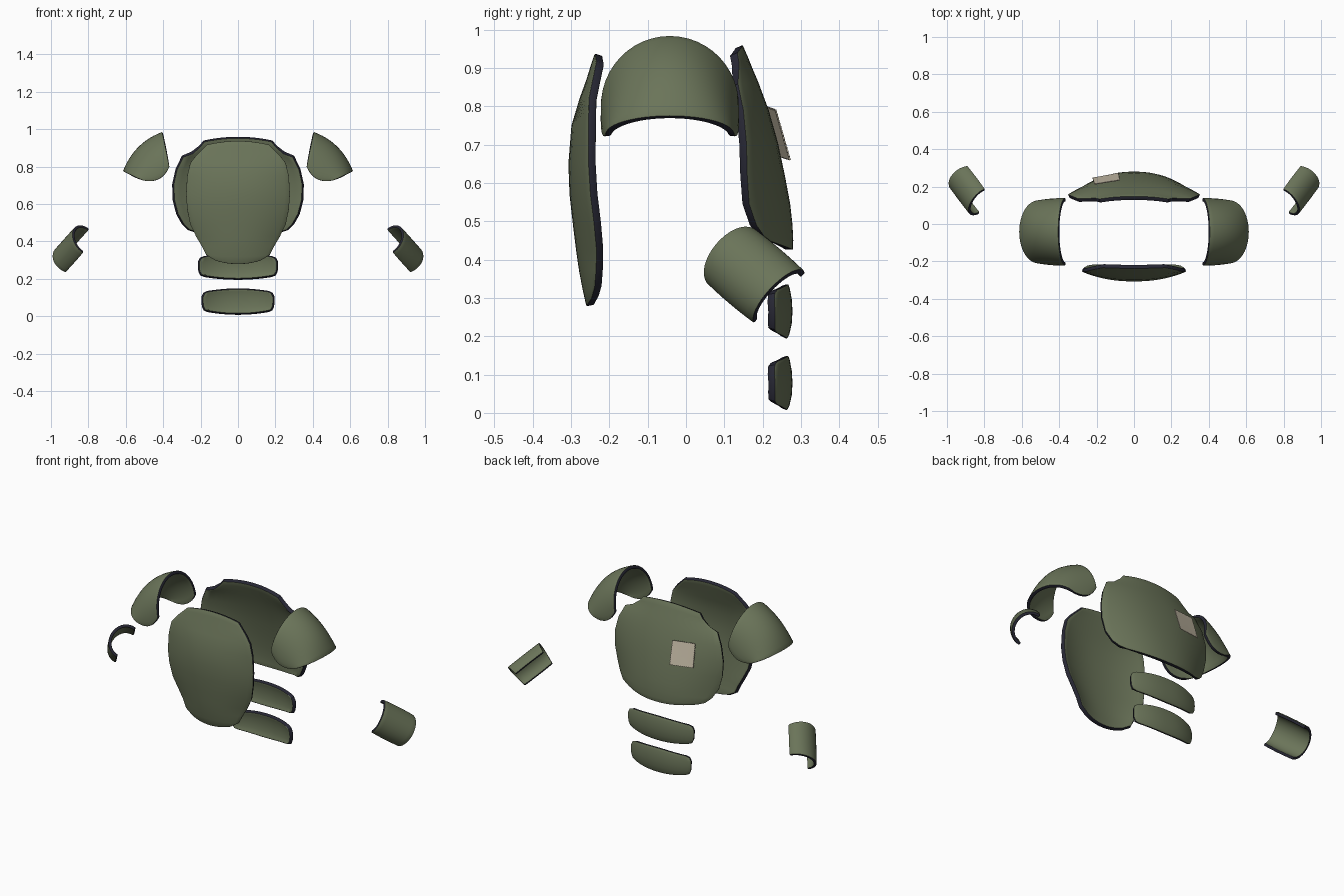
import bpy, bmesh, math
from mathutils import Vector

if "Cube" in bpy.data.objects:
    bpy.data.objects.remove(bpy.data.objects["Cube"])


def material(name, rgb):
    m = bpy.data.materials.new(name)
    m.diffuse_color = (*rgb, 1)
    m.use_nodes = True
    m.node_tree.nodes["Principled BSDF"].inputs["Base Color"].default_value = m.diffuse_color
    return m


OLIVE = material("olive_green", (0.145, 0.175, 0.10))
RIM = material("dark_navy_rim", (0.02, 0.02, 0.034))
BEIGE = material("beige_cloth", (0.54, 0.48, 0.37))


def finish(obj, mats):
    """Link, apply modifiers and shade."""
    for m in mats:
        obj.data.materials.append(m)
    bpy.ops.object.select_all(action='DESELECT')
    obj.select_set(True)
    bpy.context.view_layer.objects.active = obj
    bpy.ops.object.convert(target='MESH')
    bpy.ops.object.shade_smooth_by_angle(angle=math.radians(35))


def shell(name, grid, outward, thick=0.022, bevel=0.006):
    """Thick plate from a grid of surface points, with a dark rim."""
    bm = bmesh.new()
    rows = [[bm.verts.new(p) for p in row] for row in grid]
    for a, b in zip(rows, rows[1:]):
        for i in range(len(a) - 1):
            bm.faces.new((a[i], a[i + 1], b[i + 1], b[i]))
    bm.normal_update()
    facing = sum(f.normal.dot(outward) * f.calc_area() for f in bm.faces)
    if facing < 0:
        bmesh.ops.reverse_faces(bm, faces=bm.faces[:])
    mesh = bpy.data.meshes.new(name)
    bm.to_mesh(mesh)
    bm.free()
    obj = bpy.data.objects.new(name, mesh)
    bpy.context.collection.objects.link(obj)
    s = obj.modifiers.new("thickness", 'SOLIDIFY')
    s.thickness, s.offset, s.material_offset_rim = thick, -1, 1
    b = obj.modifiers.new("soft_edge", 'BEVEL')
    b.width, b.segments, b.limit_method = bevel, 2, 'ANGLE'
    b.angle_limit = math.radians(50)
    finish(obj, [OLIVE, RIM])
    return obj


def torso_plate(name, table, side, power=2.2, cols=20):
    """Rows of (height, half width, centre depth, edge setback, edge rise)."""
    grid = []
    for z, w, y, sag, rise in table:
        us = [-1 + 2 * i / cols for i in range(cols + 1)]
        grid.append([(u * w, side * (y - sag * abs(u) ** power), z + rise * u * u)
                     for u in us])
    return shell(name, grid, Vector((0, side, 0)))


# Chest plate
torso_plate("chest_plate", [
    (0.938, 0.165, 0.238, 0.004, -0.020),
    (0.912, 0.190, 0.247, 0.008, -0.018),
    (0.870, 0.225, 0.260, 0.014, -0.010),
    (0.820, 0.256, 0.278, 0.024, 0),
    (0.750, 0.273, 0.299, 0.044, 0),
    (0.650, 0.279, 0.307, 0.052, 0),
    (0.570, 0.273, 0.304, 0.054, 0),
    (0.490, 0.257, 0.295, 0.055, 0),
    (0.425, 0.225, 0.287, 0.053, 0),
    (0.370, 0.195, 0.279, 0.044, 0.004),
    (0.318, 0.172, 0.269, 0.030, 0.010),
    (0.278, 0.120, 0.260, 0.012, 0.018)], -1)

# Back plate
torso_plate("back_plate", [
    (0.960, 0.185, 0.148, 0.014, -0.020),
    (0.930, 0.208, 0.161, 0.022, -0.018),
    (0.895, 0.250, 0.175, 0.038, -0.015),
    (0.865, 0.300, 0.188, 0.052, -0.006),
    (0.790, 0.334, 0.216, 0.066, 0),
    (0.705, 0.353, 0.240, 0.082, 0),
    (0.620, 0.350, 0.258, 0.098, 0),
    (0.545, 0.331, 0.272, 0.107, 0),
    (0.490, 0.300, 0.278, 0.094, 0),
    (0.450, 0.268, 0.280, 0.075, 0.010),
    (0.426, 0.225, 0.279, 0.055, 0.020)], 1)

# Lower back plates
for name, z0, width in (("upper_waist_plate", 0.265, 0.216),
                        ("lower_waist_plate", 0.078, 0.197)):
    rows = []
    for t, k, depth in ((1, 0.84, 0.267), (0.82, 0.95, 0.271), (0.45, 1, 0.276),
                        (0, 1, 0.278), (-0.45, 0.99, 0.276),
                        (-0.82, 0.94, 0.270), (-1, 0.82, 0.264)):
        rows.append((z0 + 0.072 * t, width * k, depth, 0.045 * k ** 3, -0.014 * t))
    torso_plate(name, rows, 1, 2.4)


def bezier(a, b, c, t):
    return a * (1 - t) ** 2 + b * 2 * t * (1 - t) + c * t * t


# Shoulder domes: a crest curve swept down to the front and back edges
CREST = [Vector(p) for p in ((0.405, 0.985), (0.555, 0.93), (0.615, 0.775))]
HEM = [Vector(p) for p in ((0.368, 0.805), (0.415, 0.71), (0.515, 0.728))]
for label, s in (("right", 1), ("left", -1)):
    grid = []
    for j in range(13):
        v = j / 12
        top, low = bezier(*CREST, v), bezier(*HEM, v)
        reach = 0.180 + 0.02 * v * (1 - v) - 0.012 * v
        row = []
        for i in range(25):
            a = math.radians(-92 + 184 * i / 24)
            p = top.lerp(low, 1 - math.cos(a))
            row.append((s * p.x, -0.042 + reach * math.sin(a), p.y))
        grid.append(row)
    shell(label + "_shoulder_guard", grid, Vector((s, 0, 1)), 0.018, 0.004)

# Forearm guards: half tubes along a slanted axis
AXIS = Vector((0.50, 0.66, -0.56)).normalized()
OUT = Vector((0.85, -0.25, 0.46))
OUT = (OUT - AXIS * OUT.dot(AXIS)).normalized()
ACROSS = AXIS.cross(OUT)
START = Vector((0.818, 0.118, 0.408))
for label, s in (("right", 1), ("left", -1)):
    grid = []
    for j in range(9):
        v = j / 8
        r = 0.095 + 0.012 * v * (1 - v)
        row = []
        for i in range(19):
            a = math.radians(-95 + 190 * i / 18)
            end = 0.012 * math.cos(a) * (2 * v - 1)
            p = (START + AXIS * (0.19 * v + end)
                 + ACROSS * r * math.sin(a) + OUT * 0.085 * math.cos(a))
            row.append((s * p.x, p.y, p.z))
        grid.append(row)
    shell(label + "_forearm_guard", grid, Vector((s * OUT.x, OUT.y, OUT.z)),
          0.016, 0.004)

# Cloth patch with a zigzag edge on the back plate
corners = [Vector(p) for p in ((-0.222, 0.248, 0.668), (-0.082, 0.274, 0.66),
                               (-0.075, 0.236, 0.792), (-0.212, 0.214, 0.80))]
centre = sum(corners, Vector()) / 4
bm = bmesh.new()
loop = []
TEETH = 24
for k in range(4):
    a, b = corners[k], corners[(k + 1) % 4]
    for i in range(TEETH):
        p = a.lerp(b, i / TEETH)
        loop.append(bm.verts.new(p.lerp(centre, 0.05 * (i % 2))))
mid = bm.verts.new(centre)
for i, v in enumerate(loop):
    bm.faces.new((v, mid, loop[(i + 1) % len(loop)]))
bm.normal_update()
if sum(f.normal.y for f in bm.faces) < 0:
    bmesh.ops.reverse_faces(bm, faces=bm.faces[:])
mesh = bpy.data.meshes.new("cloth_patch")
bm.to_mesh(mesh)
bm.free()
patch = bpy.data.objects.new("cloth_patch", mesh)
bpy.context.collection.objects.link(patch)
solid = patch.modifiers.new("thickness", 'SOLIDIFY')
solid.thickness, solid.offset = 0.004, -1
finish(patch, [BEIGE])
